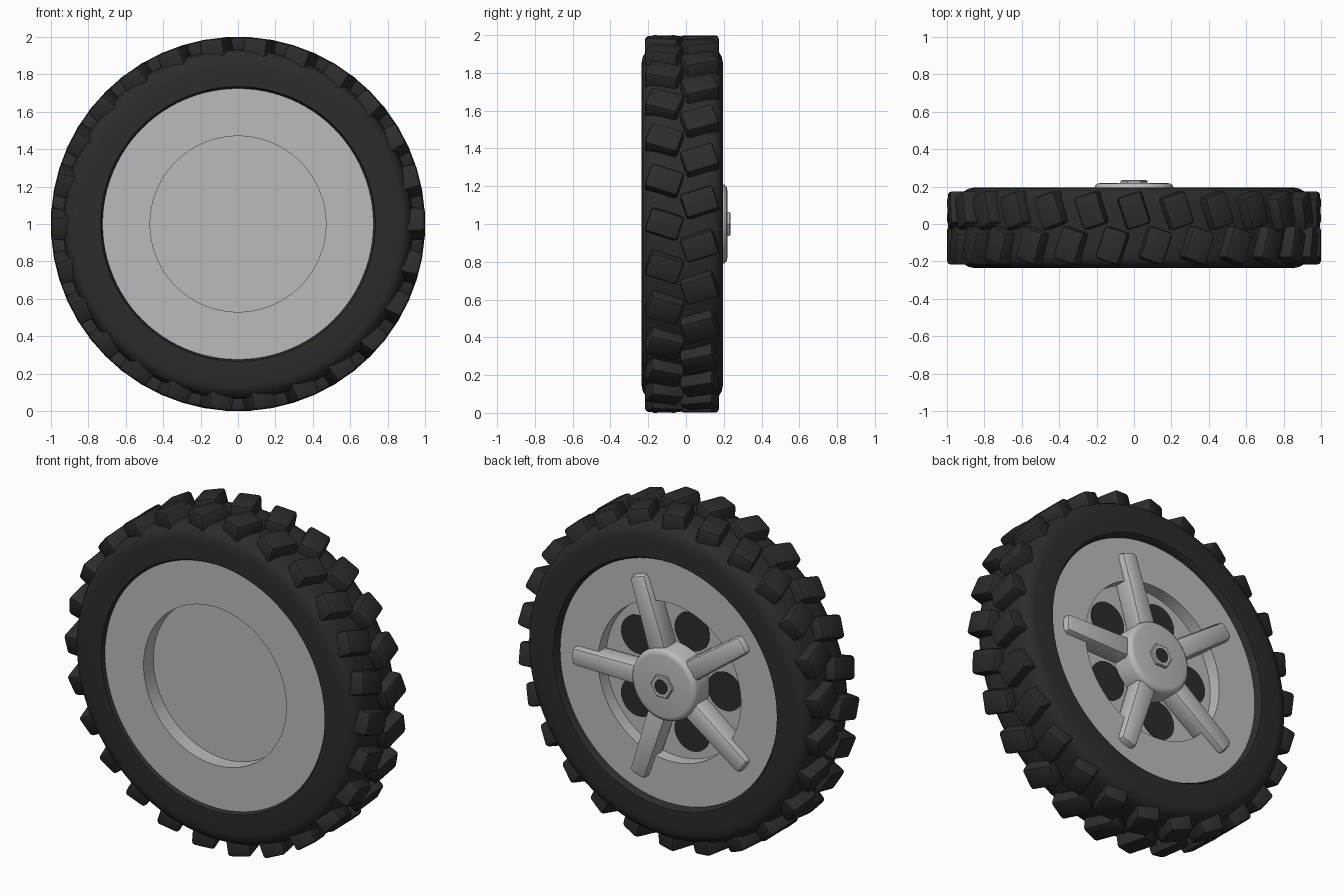
import bpy, bmesh, math
from mathutils import Matrix, Vector

if "Cube" in bpy.data.objects:
    bpy.data.objects.remove(bpy.data.objects["Cube"])

SEG = 96
HUB = Vector((0, 0, 1))          # wheel axis runs along y through this point
BLOCKS = 26                      # tread blocks per row


def material(name, rgb):
    m = bpy.data.materials.new(name)
    m.diffuse_color = (*rgb, 1)
    m.use_nodes = True
    m.node_tree.nodes["Principled BSDF"].inputs["Base Color"].default_value = m.diffuse_color
    return m


RUBBER = material("black rubber", (0.025, 0.025, 0.025))
METAL = material("silver metal", (0.50, 0.50, 0.52))


def make(name, bm, mat, smooth=True):
    bmesh.ops.remove_doubles(bm, verts=bm.verts, dist=1e-5)
    bmesh.ops.recalc_face_normals(bm, faces=bm.faces)
    me = bpy.data.meshes.new(name)
    bm.to_mesh(me)
    bm.free()
    ob = bpy.data.objects.new(name, me)
    bpy.context.collection.objects.link(ob)
    me.materials.append(mat)
    if smooth:
        bpy.ops.object.select_all(action='DESELECT')
        ob.select_set(True)
        bpy.context.view_layer.objects.active = ob
        bpy.ops.object.shade_smooth_by_angle(angle=math.radians(35))
    return ob


def lathe(name, profile, mat, closed=False, segments=SEG, centre=HUB):
    """Revolve (radius, y) points around the wheel axis."""
    bm = bmesh.new()
    vs = [bm.verts.new((r, y, 0)) for r, y in profile]
    pairs = list(zip(vs, vs[1:])) + ([(vs[-1], vs[0])] if closed else [])
    es = [bm.edges.new(p) for p in pairs]
    bmesh.ops.spin(bm, geom=vs + es, cent=(0, 0, 0), axis=(0, 1, 0),
                   angle=math.tau, steps=segments, use_duplicate=False)
    bmesh.ops.remove_doubles(bm, verts=bm.verts, dist=1e-5)
    bmesh.ops.translate(bm, verts=bm.verts, vec=centre)
    return make(name, bm, mat)


def turn(angle):
    """Place a part built along +x at an angle around the wheel axis."""
    return Matrix.Translation(HUB) @ Matrix.Rotation(-angle, 4, 'Y')


def add_box(bm, size, bevel, matrix, taper=1.0):
    """Bevelled box; the +x end is narrowed in z by taper."""
    part = bmesh.new()
    bmesh.ops.create_cube(part, size=1)
    for v in part.verts:
        v.co = Vector((v.co.x * size[0], v.co.y * size[1],
                       v.co.z * size[2] * (taper if v.co.x > 0 else 1)))
    bmesh.ops.bevel(part, geom=part.edges[:], offset=bevel, segments=2,
                    profile=0.5, affect='EDGES')
    part.transform(matrix)
    tmp = bpy.data.meshes.new("tmp")
    part.to_mesh(tmp)
    part.free()
    bm.from_mesh(tmp)
    bpy.data.meshes.remove(tmp)


# Tyre carcass: half profile mirrored about its mid plane
MID = -0.02
half = [(0.72, 0.19), (0.735, 0.215), (0.855, 0.215), (0.885, 0.209),
        (0.912, 0.193), (0.928, 0.165), (0.935, 0.11)]
lathe("tyre", [(r, MID - y) for r, y in half] +
      [(r, MID + y) for r, y in reversed(half)], RUBBER, closed=True)

# Tread blocks: two staggered rows slanted in a chevron
for name, y, tilt, offset in (("front_tread", -0.115, -18, 0.0),
                              ("back_tread", 0.072, 18, 0.5)):
    bm = bmesh.new()
    for i in range(BLOCKS):
        m = (turn((i + offset) * math.tau / BLOCKS)
             @ Matrix.Translation((0.939, y, 0))
             @ Matrix.Rotation(math.radians(tilt), 4, 'X'))
        add_box(bm, (0.12, 0.182, 0.14), 0.018, m, taper=0.94)
    make(name, bm, RUBBER)

# Rim: flat ring with a dish sunk into each side
lathe("rim", [(0, -0.125), (0.47, -0.125), (0.47, -0.217), (0.727, -0.217),
              (0.735, -0.209), (0.735, 0.147), (0.727, 0.155), (0.47, 0.155),
              (0.47, 0.08), (0, 0.08)], METAL)

# Spokes and the dark openings between them
spokes = bmesh.new()
for i in range(5):
    a = i * math.tau / 5
    add_box(spokes, (0.50, 0.125, 0.125), 0.026,
            turn(a) @ Matrix.Translation((0.375, 0.133, 0)), taper=0.85)
    c = turn(a + math.pi / 5) @ Vector((0.315, 0, 0))
    lathe("opening", [(0, 0.084), (0.115, 0.084), (0.115, 0.079)], RUBBER,
          segments=32, centre=c)
make("spokes", spokes, METAL)

# Hub cap with a rounded shoulder
lathe("hub_cap", [(0.212, 0.07), (0.212, 0.192), (0.207, 0.206),
                  (0.195, 0.216), (0.18, 0.219), (0, 0.219)], METAL)

# Hexagonal nut with a dark bore
lathe("nut", [(0.072, 0.21), (0.072, 0.23), (0.067, 0.235), (0.045, 0.235),
              (0.045, 0.21)], METAL, segments=6)
lathe("nut_bore", [(0, 0.2365), (0.043, 0.2365), (0.043, 0.2345)], RUBBER,
      segments=24)
